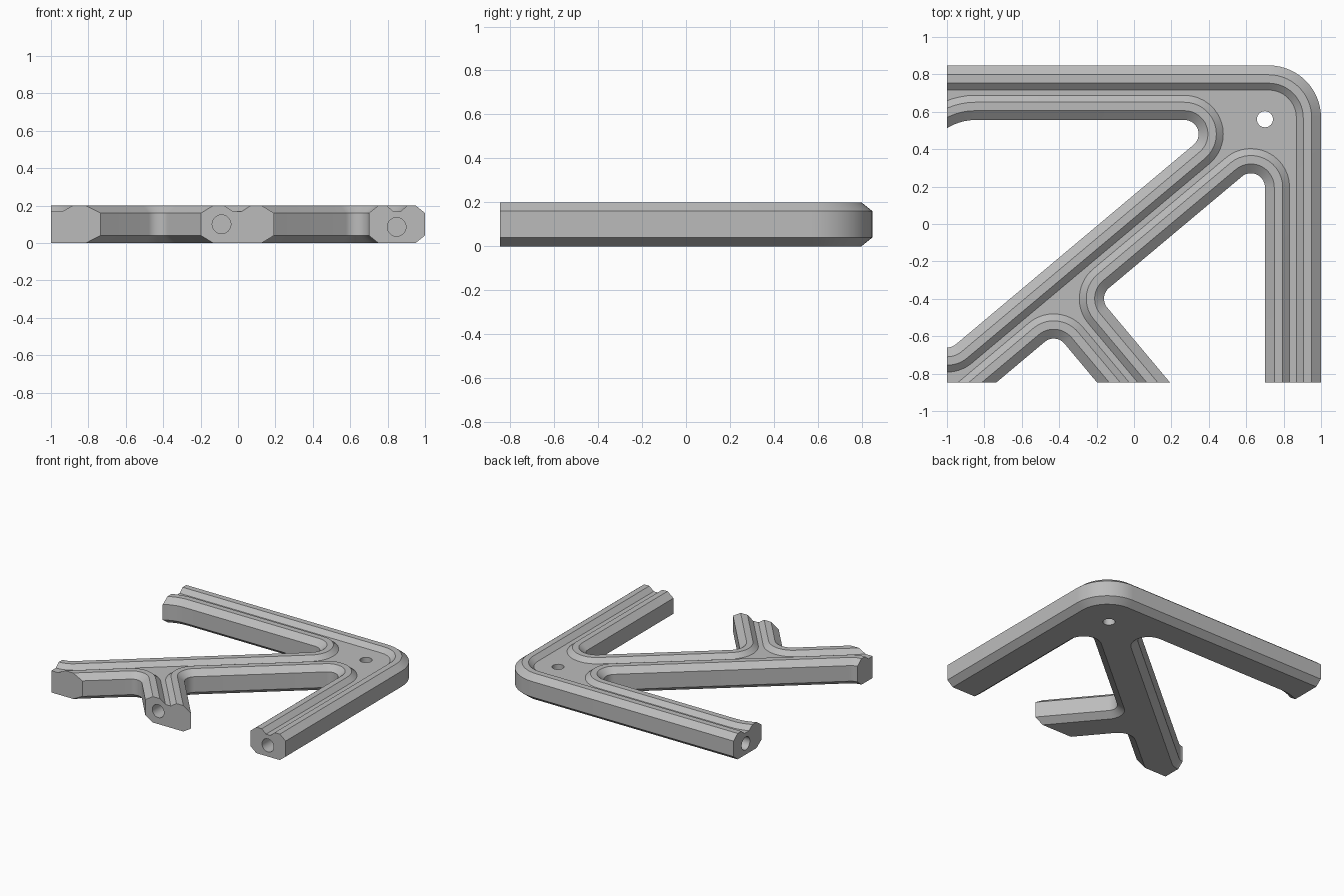
import bpy, bmesh, math
from mathutils import Vector, Matrix

cube = bpy.data.objects.get("Cube")
if cube:
    bpy.data.objects.remove(cube, do_unlink=True)

grey = bpy.data.materials.new("plain grey")
grey.use_nodes = True
colour = (0.5, 0.5, 0.5, 1)
grey.diffuse_color = colour
grey.node_tree.nodes["Principled BSDF"].inputs["Base Color"].default_value = colour

# Half-height plan of the frame: (x, y, fillet), material on the left of travel
R, F, STEPS = 0.28, 0.075, 14
loops = [
    # outer boundary, running on past the cut ends
    [(1, 0.848, R), (-1.8, 0.848, R), (-1.8, -3, R), (1, -3, R)],
    # opening between top bar and diagonal
    [(-1.105, 0.556, R), (0.4765, 0.556, F), (-1, -0.683, F), (-1.2, -0.515, F)],
    # opening between diagonal, branch and side bar
    [(0.70, 0.357, F), (0.70, -1.453, F), (-0.191, -0.39, F)],
    # opening between diagonal and branch
    [(-0.42, -0.582, F), (0.13, -1.238, F), (-1.2, -1.237, F)],
]
# Edge section: (inset, height) from underside, over the rim, into the groove
section = [(0.05, 0), (0, 0.04), (0, 0.16), (0.05, 0.2), (0.095, 0.2), (0.132, 0.168)]


def left(v):
    return Vector((-v.y, v.x))


def inset_ring(corners, d):
    """Points of a filleted loop moved d into the material."""
    pts = []
    for i, (x, y, r) in enumerate(corners):
        p = Vector((x, y))
        u = (p - Vector(corners[i - 1][:2])).normalized()
        v = (Vector(corners[(i + 1) % len(corners)][:2]) - p).normalized()
        p = p + (left(u) + left(v)) * d / (1 + u.dot(v))
        side = 1 if left(u).dot(v) > 0 else -1
        turn = math.acos(u.dot(v))
        r -= side * d
        start = p - u * r * math.tan(turn / 2)
        centre = start + left(u) * side * r
        for k in range(STEPS + 1):
            spin = Matrix.Rotation(side * turn * k / STEPS, 2)
            pts.append(centre + spin @ (start - centre))
    return pts


bm = bmesh.new()
caps = {0: [], len(section) - 1: []}
for corners in loops:
    previous = None
    for level, (d, z) in enumerate(section):
        ring = [bm.verts.new((*p, z)) for p in inset_ring(corners, d)]
        n = len(ring)
        if previous:
            for i in range(n):
                j = (i + 1) % n
                bm.faces.new((previous[i], ring[i], ring[j], previous[j]))
        if level in caps:
            for i in range(n):
                pair = (ring[i], ring[(i + 1) % n])
                caps[level].append(bm.edges.get(pair) or bm.edges.new(pair))
        previous = ring

# Underside and groove floor
for edges in caps.values():
    bmesh.ops.triangle_fill(bm, edges=edges, use_beauty=True)

# Flat cut ends on the left and front
for co, normal in (((-1, 0, 0), (-1, 0, 0)), ((0, -0.847, 0), (0, -1, 0))):
    bmesh.ops.bisect_plane(bm, geom=bm.verts[:] + bm.edges[:] + bm.faces[:],
                           plane_co=co, plane_no=normal, clear_outer=True)
    bmesh.ops.holes_fill(bm, edges=[e for e in bm.edges if e.is_boundary], sides=0)
bmesh.ops.dissolve_limit(bm, angle_limit=math.radians(0.5), verts=bm.verts[:], edges=bm.edges[:])
bmesh.ops.recalc_face_normals(bm, faces=bm.faces[:])

mesh = bpy.data.meshes.new("grooved_frame")
bm.to_mesh(mesh)
bm.free()
mesh.materials.append(grey)
frame = bpy.data.objects.new("grooved_frame", mesh)
bpy.context.collection.objects.link(frame)

# Screw hole through the hub and round sockets in the cut ends
half = math.pi / 2
holes = [
    ((0.70, 0.56, 0.1), 0.043, 0.5, (0, 0, 0)),
    ((0.848, -0.847, 0.086), 0.05, 0.3, (half, 0, 0)),
    ((-0.088, -0.847, 0.1), 0.05, 0.3, (half, 0, 0)),
    ((-1, 0.70, 0.086), 0.05, 0.3, (0, half, 0)),
]
for location, radius, depth, rotation in holes:
    bpy.ops.mesh.primitive_cylinder_add(vertices=32, radius=radius, depth=depth,
                                        location=location, rotation=rotation)
    cutter = bpy.context.object
    cutter.name = "hole_cutter"
    cutter.hide_render = True
    cutter.data.materials.append(grey)
    cut = frame.modifiers.new("hole", "BOOLEAN")
    cut.operation, cut.solver, cut.object = "DIFFERENCE", "EXACT", cutter
    bpy.ops.object.select_all(action="DESELECT")
    frame.select_set(True)
    bpy.context.view_layer.objects.active = frame
    bpy.ops.object.modifier_apply(modifier=cut.name)
    bpy.data.objects.remove(cutter, do_unlink=True)

bpy.ops.object.shade_smooth_by_angle(angle=math.radians(25))
